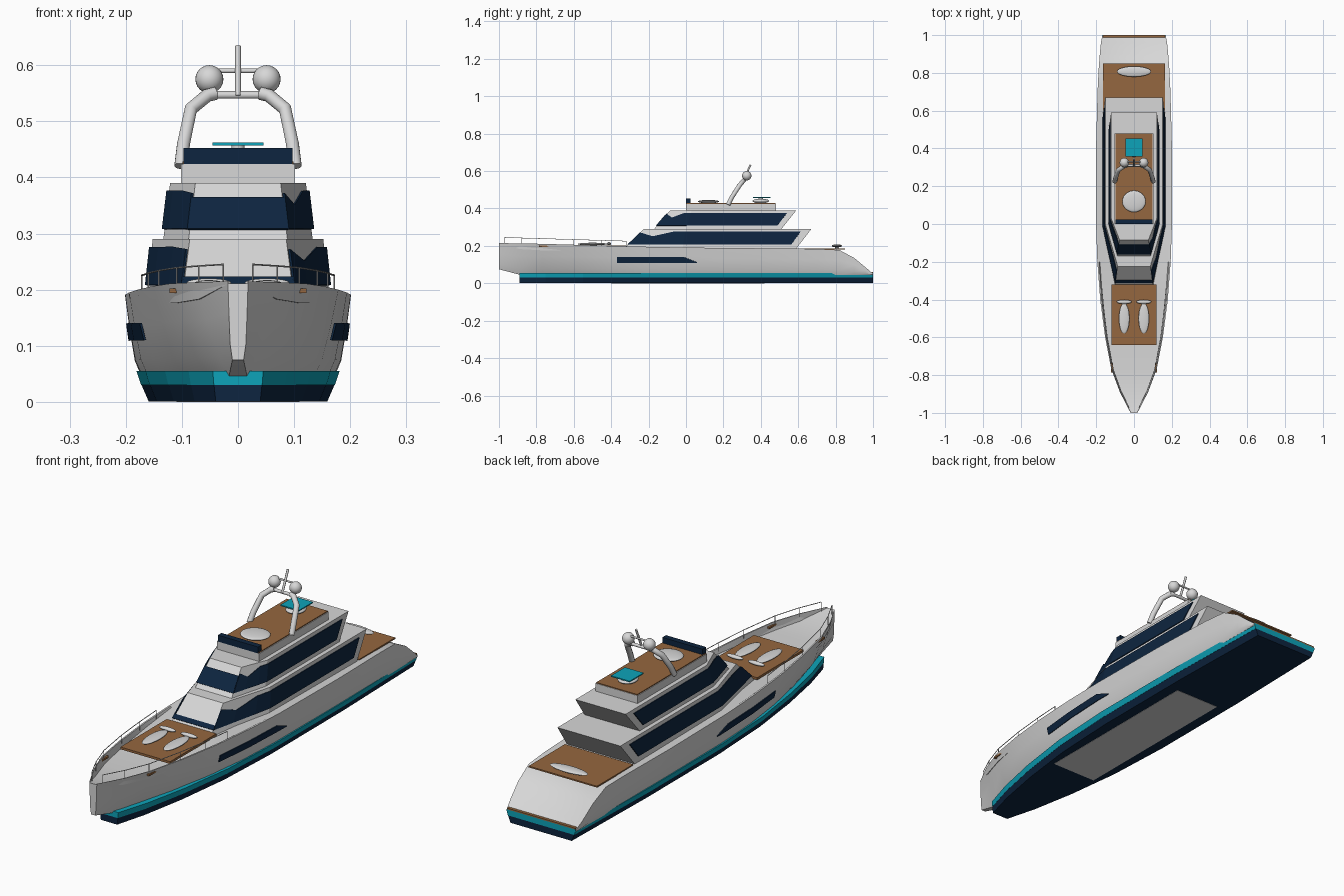
import bpy, bmesh, math
from mathutils import Vector

if "Cube" in bpy.data.objects:
    bpy.data.objects.remove(bpy.data.objects["Cube"], do_unlink=True)


def material(name, rgb):
    m = bpy.data.materials.new(name)
    m.use_nodes = True
    m.diffuse_color = (*rgb, 1)
    m.node_tree.nodes["Principled BSDF"].inputs["Base Color"].default_value = (*rgb, 1)
    return m


WHITE = material("white_paint", (0.68, 0.68, 0.68))
NAVY = material("navy_glass", (0.004, 0.018, 0.05))
TEAL = material("teal_trim", (0.004, 0.37, 0.49))
TEAK = material("teak_deck", (0.3, 0.135, 0.05))


def finish(name, bm, mats, smooth=None):
    bmesh.ops.recalc_face_normals(bm, faces=bm.faces)
    me = bpy.data.meshes.new(name)
    bm.to_mesh(me)
    bm.free()
    ob = bpy.data.objects.new(name, me)
    bpy.context.collection.objects.link(ob)
    for m in mats:
        me.materials.append(m)
    if smooth:
        bpy.ops.object.select_all(action='DESELECT')
        ob.select_set(True)
        bpy.context.view_layer.objects.active = ob
        bpy.ops.object.shade_smooth_by_angle(angle=math.radians(smooth))
    return ob


def loft(name, rings, mats, smooth=None, rule=None):
    """Skin closed rings of equal length and cap both ends."""
    bm = bmesh.new()
    vs = [[bm.verts.new(p) for p in r] for r in rings]
    n = len(rings[0])
    for a, b in zip(vs, vs[1:]):
        for i in range(n):
            bm.faces.new((a[i], a[(i + 1) % n], b[(i + 1) % n], b[i]))
    bm.faces.new(vs[0])
    bm.faces.new(vs[-1])
    if rule:
        for f in bm.faces:
            f.material_index = rule(f)
    return finish(name, bm, mats, smooth)


def box(name, lo, hi, mat):
    ring = lambda z: [(lo[0], lo[1], z), (hi[0], lo[1], z), (hi[0], hi[1], z), (lo[0], hi[1], z)]
    return loft(name, [ring(lo[2]), ring(hi[2])], [mat])


def ball(name, centre, radii, mat):
    bm = bmesh.new()
    bmesh.ops.create_uvsphere(bm, u_segments=24, v_segments=12, radius=1)
    bmesh.ops.scale(bm, vec=radii, verts=bm.verts)
    bmesh.ops.translate(bm, vec=centre, verts=bm.verts)
    return finish(name, bm, [mat], 60)


def tube(name, pts, r, mat, sides=3):
    cu = bpy.data.curves.new(name, 'CURVE')
    cu.dimensions = '3D'
    cu.bevel_depth, cu.bevel_resolution, cu.use_fill_caps = r, sides, True
    sp = cu.splines.new('POLY')
    sp.points.add(len(pts) - 1)
    for p, co in zip(sp.points, pts):
        p.co = (*co, 1)
    tmp = bpy.data.objects.new(name + "_path", cu)
    bpy.context.collection.objects.link(tmp)
    bpy.context.view_layer.update()
    me = bpy.data.meshes.new_from_object(tmp.evaluated_get(bpy.context.evaluated_depsgraph_get()))
    bpy.data.objects.remove(tmp, do_unlink=True)
    bm = bmesh.new()
    bm.from_mesh(me)
    return finish(name, bm, [mat], 50)


def strip(name, surface, stations, mat):
    """Plate following a surface; stations are (s, low z, high z)."""
    bm = bmesh.new()
    cols = [[bm.verts.new(surface(s, z)) for z in (a, b)] for s, a, b in stations]
    for p, q in zip(cols, cols[1:]):
        bm.faces.new((p[0], q[0], q[1], p[1]))
    ob = finish(name, bm, [mat])
    mod = ob.modifiers.new("thickness", 'SOLIDIFY')
    mod.thickness, mod.offset = 0.004, 0
    return ob


# Hull stations: y, sheer half width, sheer z, chine half width, keel half width, keel z, deck drop
HULL = [(-1, .018, .215, .014, .010, .075, .004), (-.89, .075, .213, .034, .016, .046, .03),
        (-.77, .120, .211, .074, .05, .045, .035), (-.6, .153, .206, .115, .095, .045, .03),
        (-.4, .179, .2, .150, .135, .045, .018), (-.2, .194, .195, .173, .16, .045, .004),
        (0, .201, .191, .183, .17, .045, .002), (.4, .201, .187, .184, .172, .045, .002),
        (.7, .193, .184, .182, .17, .045, .002), (.82, .187, .178, .18, .17, .045, .002),
        (.9, .181, .135, .178, .168, .045, .002), (.96, .175, .085, .174, .167, .045, .002),
        (.998, .168, .053, .168, .166, .045, .001)]


def hull_at(y):
    for a, b in zip(HULL, HULL[1:]):
        if y <= b[0]:
            t = (y - a[0]) / (b[0] - a[0])
            return [p + (q - p) * t for p, q in zip(a, b)]
    return HULL[-1]


def hull_ring(st):
    y, w, z, c, k, kz, drop = st
    h = z - kz
    half = [(k, kz), (c, kz + .2 * h), (c + (w - c) * .55, kz + .6 * h), (w, z),
            (w * .96, z), (w * .93, z - drop)]
    return [(x, y, zz) for x, zz in half] + [(-x, y, zz) for x, zz in reversed(half)]


loft("hull", [hull_ring(s) for s in HULL], [WHITE], 32)

# Lower hull: teal waterline band over a navy bottom
PLAN = [(-.89, .045), (-.75, .088), (-.55, .13), (-.3, .165), (0, .181), (.5, .181), (1, .168)]


def lower_ring(z, k):
    return [(x * k, y, z) for y, x in PLAN] + [(-x * k, y, z) for y, x in reversed(PLAN)]


loft("navy_bottom", [lower_ring(.001, .88), lower_ring(.03, .95)], [NAVY])
loft("waterline_band", [lower_ring(.03, .955), lower_ring(.055, 1)], [TEAL])
box("bottom_plate", (-.11, -.4, 0), (.11, .42, .003), WHITE)
box("swim_step", (-.165, .984, .054), (.165, 1, .061), TEAK)


def hull_skin(side):
    def f(y, z):
        _, w, zs, c, _, kz, _ = hull_at(y)
        t = (z - kz) / (zs - kz)
        mid = c + (w - c) * .55
        x = c + (mid - c) * (t - .2) / .4 if t < .6 else mid + (w - mid) * (t - .6) / .4
        return (side * (x + .004), y, z)
    return f


# Deckhouse tiers: plan corners from front centre to aft, at bottom and top
def plan(a, front, w, mid, aft):
    return [(0, front), (a, front), (w, mid), (w, aft)]


TIERS = {"lower_cabin": (.18, plan(.1, -.335, .164, -.02, .585), .29, plan(.086, -.225, .152, .0, .67)),
         "upper_cabin": (.29, plan(.088, -.17, .133, 0, .51), .39, plan(.076, -.085, .121, .03, .59))}


def tier_skin(tier, side):
    z0, lo, z1, hi = tier

    def f(s, z):
        i = min(int(s), 2)
        t = (z - z0) / (z1 - z0)
        p, q = (Vector(lo[j]).lerp(Vector(hi[j]), t) for j in (i, i + 1))
        v = p.lerp(q, s - i)
        return (side * (v.x + (.003 if s > 0 else 0)), v.y - (.004 if s < 2 else 0), z)
    return f


for name, tier in TIERS.items():
    rings = [[(x, y, z) for x, y in p[1:]] + [(-x, y, z) for x, y in reversed(p[1:])]
             for z, p in (tier[:2], tier[2:])]
    loft(name, rings, [WHITE])
    base = tier[2] - .082
    top = base + .068
    for side, label in ((1, "left"), (-1, "right")):
        skin = tier_skin(tier, side)
        notch = top - (.025 if side > 0 else 0)
        strip(f"{name}_{label}_window", skin,
              [(1, base, top - .004), (1.35, base, notch), (1.75, base, top), (2, base, top), (2.93, base, top)], NAVY)
        pane = .014 if name == "lower_cabin" else .056
        strip(f"{name}_{label}_windscreen", skin, [(0, base, base + pane), (1, base, base + pane)], NAVY)

for side, label in ((1, "left"), (-1, "right")):
    # Hull windows, fairleads and bow rails
    strip(f"{label}_hull_window", hull_skin(side),
          [(-.37, .11, .14), (-.2, .11, .14), (-.01, .11, .14), (.06, .109, .112)], NAVY)
    x = side * .116
    box(f"{label}_fairlead", (x - .006, -.785, .194), (x + .006, -.735, .202), TEAK)
    ys = (-.97, -.88, -.77, -.6, -.45, -.32)
    rail = []
    for y in ys:
        st = hull_at(y)
        top = Vector((side * (st[1] * .96 - .006), y, .245 - .03 * (y + .97)))
        rail.append(top)
        tube(f"{label}_rail_post", [(top.x, y, st[2] - .01), top], .0014, WHITE, 1)
    tube(f"{label}_bow_rail", rail, .0016, WHITE, 1)
    # Foredeck loungers
    x = side * .052
    ball(f"{label}_lounger", (x, -.5, .21), (.028, .08, .007), WHITE)
    ball(f"{label}_lounger_headrest", (x, -.412, .212), (.04, .011, .008), WHITE)
    # Radar arch legs and domes
    tube(f"{label}_arch_leg", [(side * .102, .225, .42), (side * .097, .245, .46), (side * .084, .285, .522),
                               (side * .055, .305, .546), (side * .04, .31, .55)], .012, WHITE)
    ball(f"{label}_radar_dome", (side * .051, .325, .575), (.025, .025, .025), WHITE)

# Decks
box("fore_deck", (-.12, -.64, .192), (.12, -.32, .202), TEAK)
box("aft_deck", (-.165, .6, .181), (.165, .85, .187), TEAK)
box("sun_deck_base", (-.102, 0, .388), (.102, .48, .424), WHITE)
box("sun_deck", (-.099, .003, .423), (.099, .478, .428), TEAK)
box("sun_deck_windscreen", (-.097, 0, .424), (.097, .025, .452), NAVY)

# Deck furniture
ball("sun_deck_pad", (0, .12, .437), (.062, .057, .009), WHITE)
ball("teal_seat_base", (0, .4, .44), (.04, .045, .012), WHITE)
box("teal_sunbed", (-.045, .357, .457), (.045, .453, .462), TEAL)
tube("sunbed_stem", [(0, .4, .43), (0, .4, .458)], .012, WHITE)
ball("aft_table", (0, .807, .2), (.09, .028, .008), WHITE)
tube("aft_table_stem", [(0, .807, .184), (0, .807, .2)], .01, WHITE)

# Radar mast
tube("arch_crossbar", [(-.06, .31, .547), (.06, .31, .547)], .007, WHITE)
tube("radar_bar", [(-.06, .33, .59), (.06, .33, .59)], .004, WHITE)
tube("mast", [(0, .305, .545), (0, .345, .634)], .005, WHITE)
